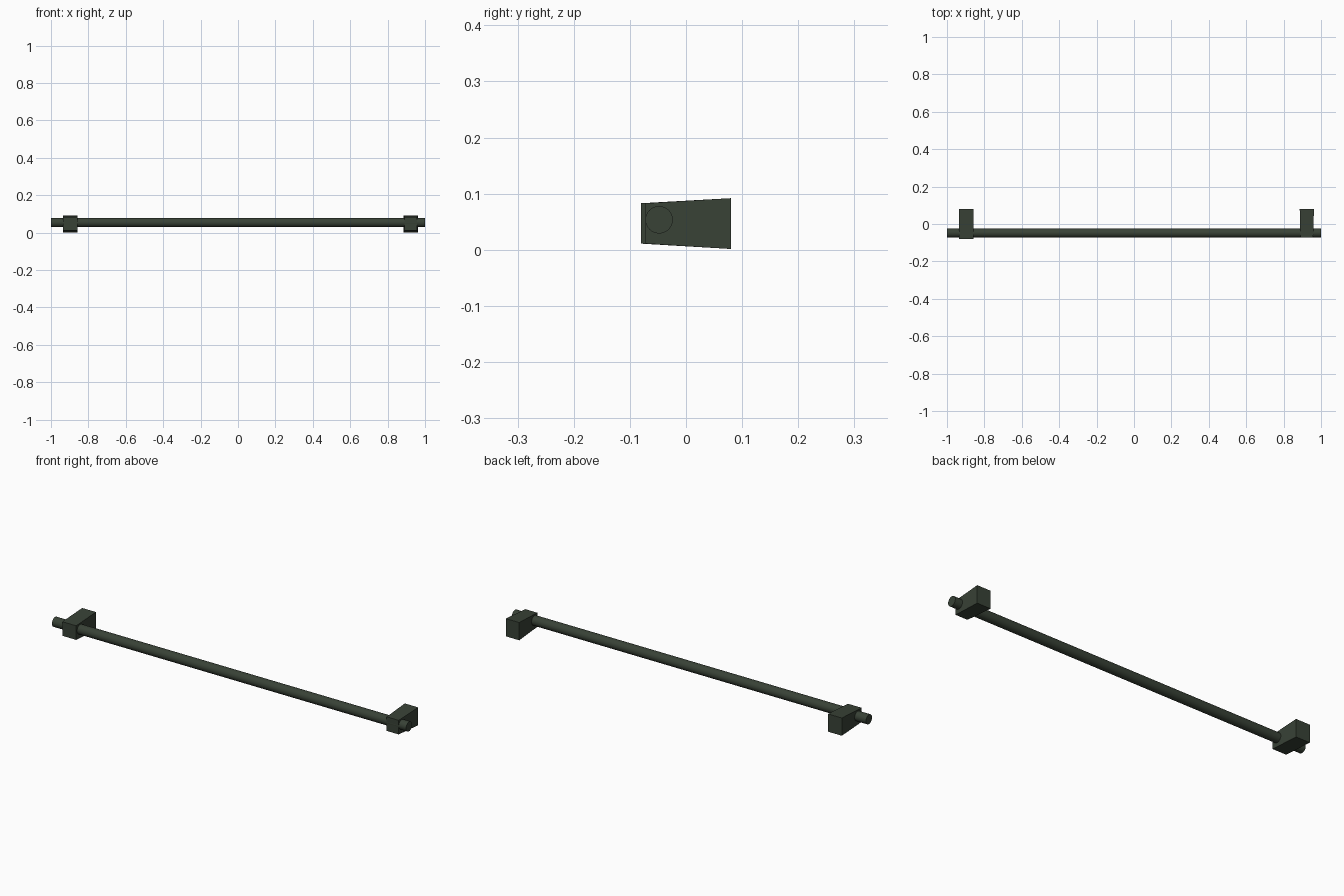
import bpy, bmesh, math

if "Cube" in bpy.data.objects:
    bpy.data.objects.remove(bpy.data.objects["Cube"])

mat = bpy.data.materials.new("dark green metal")
mat.diffuse_color = (0.04, 0.054, 0.037, 1)
mat.use_nodes = True
mat.node_tree.nodes["Principled BSDF"].inputs["Base Color"].default_value = mat.diffuse_color


def finish(name, bm):
    bmesh.ops.recalc_face_normals(bm, faces=bm.faces)
    me = bpy.data.meshes.new(name)
    bm.to_mesh(me)
    bm.free()
    me.materials.append(mat)
    ob = bpy.data.objects.new(name, me)
    bpy.context.collection.objects.link(ob)
    return ob


# Tapered wall bracket: larger at the wall, smaller round the rail
def bracket(name, cx, half_front, half_back, y_front, z_front):
    bm = bmesh.new()
    rings = []
    for y, h, (z0, z1) in ((y_front, half_front, z_front),
                           (0.08, half_back, (0.0015, 0.092))):
        rings.append([bm.verts.new((cx + sx * h, y, z)) for sx, z in
                      ((-1, z0), (1, z0), (1, z1), (-1, z1))])
    front, back = rings
    bm.faces.new(front)
    bm.faces.new(back)
    for i in range(4):
        j = (i + 1) % 4
        bm.faces.new((front[i], front[j], back[j], back[i]))
    return finish(name, bm)


bracket("left_bracket", -0.897, 0.039, 0.039, -0.08, (0.011, 0.083))
bracket("right_bracket", 0.924, 0.034, 0.038, -0.072, (0.011, 0.083))

# Long round rail
bm = bmesh.new()
bmesh.ops.create_cone(bm, cap_ends=True, segments=24, radius1=0.0245,
                      radius2=0.0245, depth=2)
for v in bm.verts:
    x, y, z = v.co
    v.co = (z, x - 0.048, y + 0.0535)
rail = finish("rail", bm)
bpy.context.view_layer.objects.active = rail
rail.select_set(True)
bpy.ops.object.shade_smooth_by_angle(angle=math.radians(30))
